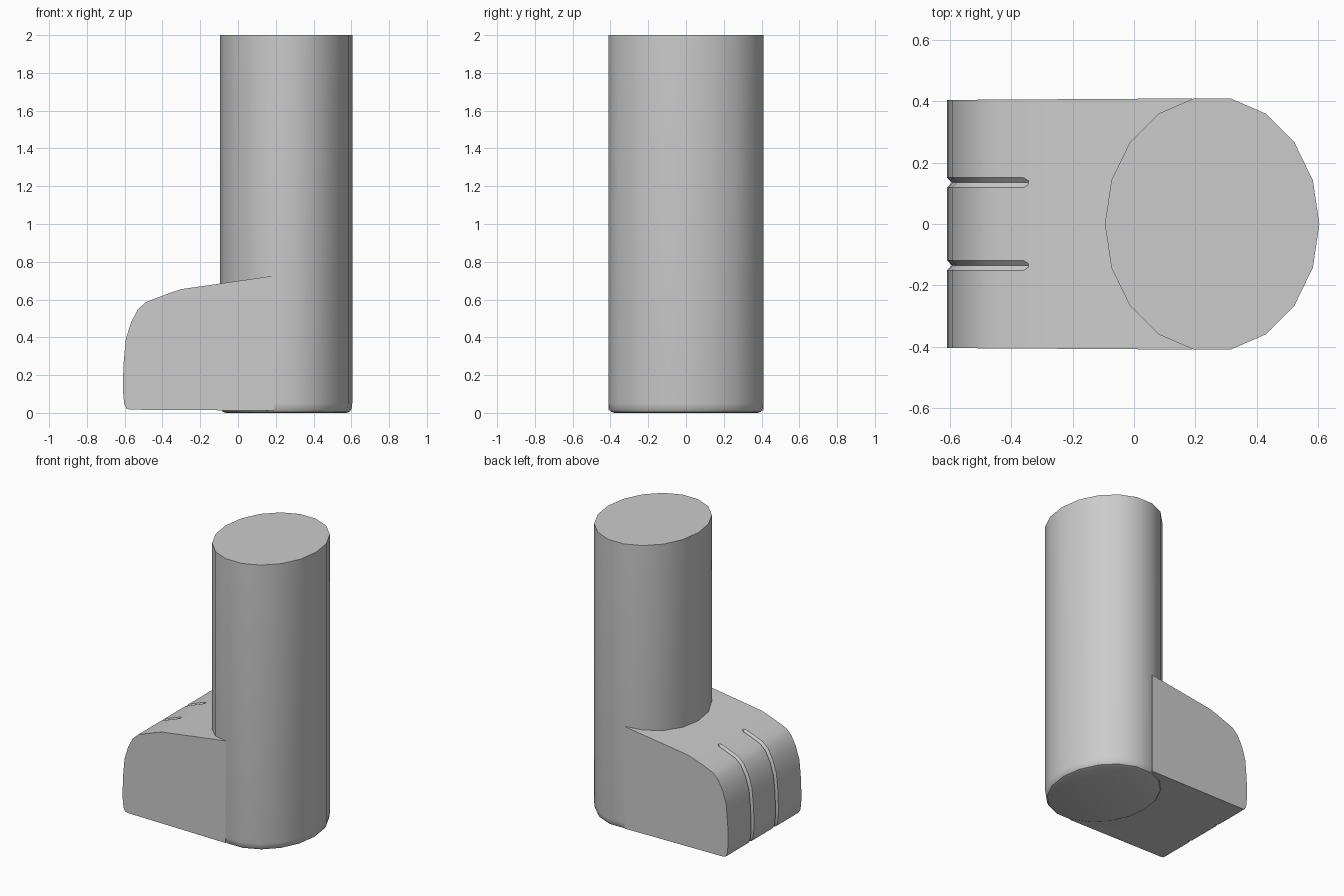
import bpy
import bmesh
import math
from mathutils import Vector

cube = bpy.data.objects.get("Cube")
if cube:
    bpy.data.objects.remove(cube, do_unlink=True)

# Single plain grey
grey = bpy.data.materials.new("plain grey")
grey.use_nodes = True
colour = (0.6, 0.6, 0.6, 1)
grey.diffuse_color = colour
grey.node_tree.nodes["Principled BSDF"].inputs["Base Color"].default_value = colour


def finish(name, bm):
    """Turn a bmesh into a shaded, coloured object."""
    bmesh.ops.recalc_face_normals(bm, faces=bm.faces)
    mesh = bpy.data.meshes.new(name)
    bm.to_mesh(mesh)
    bm.free()
    mesh.materials.append(grey)
    obj = bpy.data.objects.new(name, mesh)
    bpy.context.collection.objects.link(obj)
    bpy.ops.object.select_all(action="DESELECT")
    obj.select_set(True)
    bpy.context.view_layer.objects.active = obj
    bpy.ops.object.shade_smooth_by_angle(angle=math.radians(30))
    return obj


def bridge(bm, a, b, closed):
    """Join two rows of vertices with quads."""
    n = len(a)
    for i in range(n if closed else n - 1):
        j = (i + 1) % n
        bm.faces.new((a[i], a[j], b[j], b[i]))


# Leg column: 18-sided oval with a softly rounded lower rim
SIDES = 18
bm = bmesh.new()
rings = []
for z, inset in [(0, 0.03), (0.006, 0.014), (0.02, 0.004), (0.05, 0), (2, 0)]:
    ring = []
    for i in range(SIDES):
        a = math.tau * i / SIDES
        ring.append(bm.verts.new((0.255 + (0.35 - inset) * math.cos(a),
                                  (0.416 - inset) * math.sin(a), z)))
    rings.append(ring)
for lower, upper in zip(rings, rings[1:]):
    bridge(bm, lower, upper, True)
bm.faces.new(rings[0])
bm.faces.new(rings[-1])
finish("leg_column", bm)

# Foot: side profile (x, z) from the sole, around the toe, up to the leg
profile = [Vector(p) for p in [
    (0.19, 0.012), (-0.57, 0.017), (-0.59, 0.022), (-0.602, 0.045),
    (-0.61, 0.12), (-0.606, 0.26), (-0.594, 0.39), (-0.566, 0.48),
    (-0.53, 0.548), (-0.49, 0.585), (-0.43, 0.609), (-0.36, 0.635),
    (-0.345, 0.64), (-0.3, 0.655), (0.19, 0.726)]]
GROOVE = range(2, 12)       # profile points crossed by the toe grooves
DEPTH, HALF, OFFSET = 0.015, 0.016, 0.135

bm = bmesh.new()
rows = []
for i, p in enumerate(profile):
    w = 0.405 + 0.005 * (p.x + 0.6) / 0.8
    before, after = profile[max(i - 1, 0)], profile[min(i + 1, len(profile) - 1)]
    t = (after - before).normalized()
    inward = p + Vector((t.y, -t.x)) * (DEPTH if i in GROOVE else 0)
    half = HALF if i in GROOVE else HALF * 0.4
    row = []
    for y, q in [(-w, p), (-OFFSET - half, p), (-OFFSET, inward),
                 (-OFFSET + half, p), (OFFSET - half, p),
                 (OFFSET, inward), (OFFSET + half, p), (w, p)]:
        row.append(bm.verts.new((q.x, y, q.y)))
    rows.append(row)
for a, b in zip(rows, rows[1:]):
    bridge(bm, a, b, False)
bridge(bm, rows[-1], rows[0], False)
bm.faces.new([row[0] for row in rows])
bm.faces.new([row[-1] for row in rows])
finish("foot", bm)
